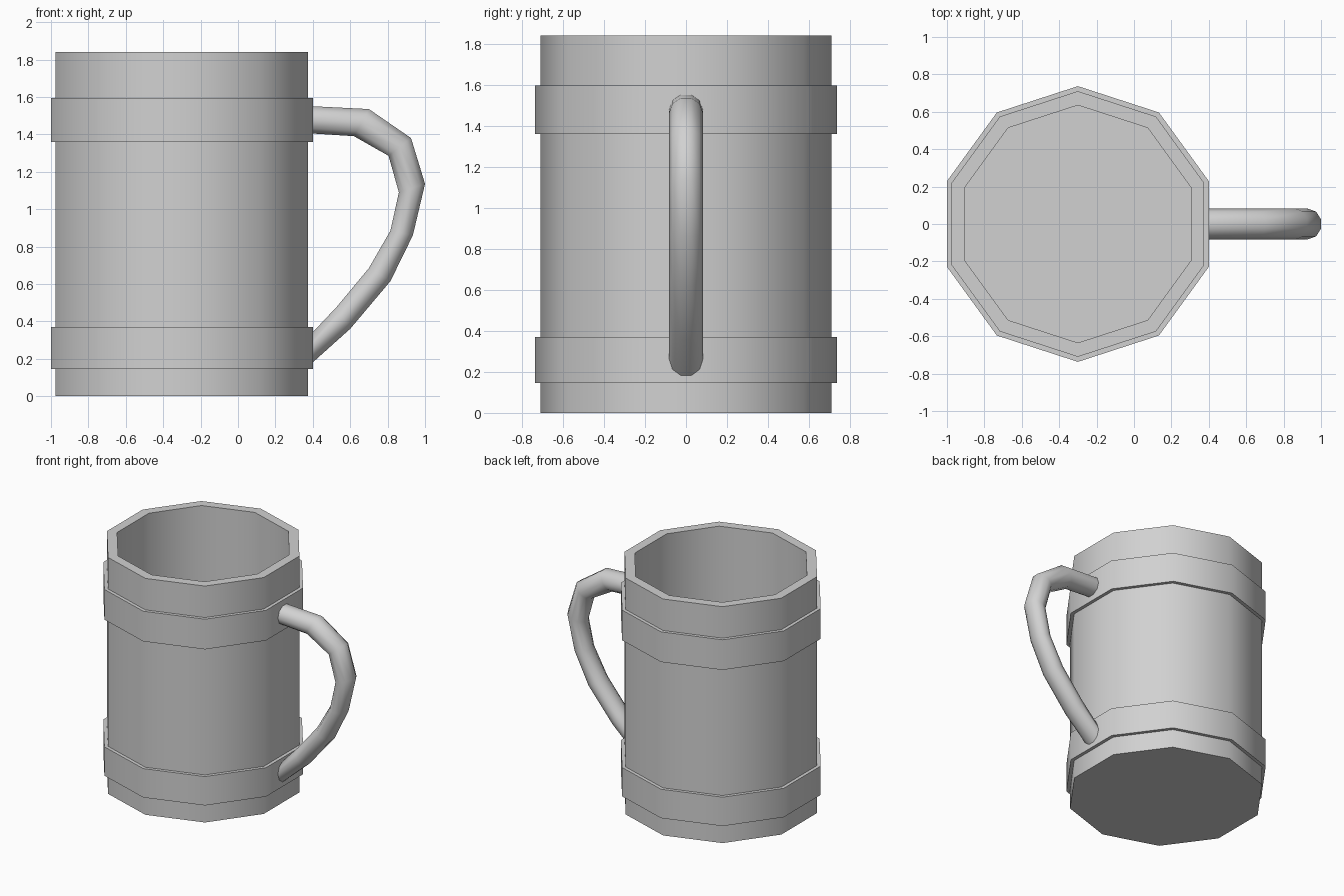
import bpy, bmesh, math
from mathutils import Vector

cube = bpy.data.objects.get("Cube")
if cube:
    bpy.data.objects.remove(cube)

SIDES = 10
CENTRE_X = -0.3

grey = bpy.data.materials.new("light grey")
grey.use_nodes = True
colour = (0.64, 0.64, 0.64, 1)
grey.diffuse_color = colour
grey.node_tree.nodes["Principled BSDF"].inputs["Base Color"].default_value = colour


def skin(name, rings, closed=False, caps=True):
    """Bridge equal rings of points into one smooth-by-angle object."""
    bm = bmesh.new()
    loops = [[bm.verts.new(p) for p in ring] for ring in rings]
    pairs = list(zip(loops, loops[1:]))
    if closed:
        pairs.append((loops[-1], loops[0]))
    for a, b in pairs:
        for i in range(SIDES):
            j = (i + 1) % SIDES
            bm.faces.new((a[i], a[j], b[j], b[i]))
    if caps and not closed:
        bm.faces.new(loops[0])
        bm.faces.new(loops[-1])
    bmesh.ops.recalc_face_normals(bm, faces=bm.faces)
    mesh = bpy.data.meshes.new(name)
    bm.to_mesh(mesh)
    bm.free()
    mesh.materials.append(grey)
    obj = bpy.data.objects.new(name, mesh)
    bpy.context.collection.objects.link(obj)
    bpy.ops.object.select_all(action="DESELECT")
    obj.select_set(True)
    bpy.context.view_layer.objects.active = obj
    bpy.ops.object.shade_smooth_by_angle(angle=math.radians(60))
    return obj


def decagon(radius, z):
    angles = [math.pi / 2 + math.tau * i / SIDES for i in range(SIDES)]
    return [Vector((CENTRE_X + radius * math.cos(a), radius * math.sin(a), z))
            for a in angles]


# Hollow body with a thick wall and floor
skin("mug_body", [decagon(r, z) for r, z in
                  ((0.71, 0), (0.71, 1.84), (0.635, 1.84), (0.635, 0.08))])

# Two raised hoops
for name, low, high in (("lower_band", 0.145, 0.37), ("upper_band", 1.36, 1.595)):
    profile = ((0.737, low), (0.737, high), (0.70, high), (0.70, low))
    skin(name, [decagon(r, z) for r, z in profile], closed=True)

# Handle: outer and inner edge of the bent tube, from top to bottom
outer = ((0.36, 1.552), (0.7, 1.535), (0.925, 1.38), (1.0, 1.135),
         (0.935, 0.86), (0.815, 0.615), (0.6, 0.36), (0.36, 0.145))
inner = ((0.36, 1.407), (0.62, 1.39), (0.805, 1.285), (0.86, 1.09),
         (0.815, 0.885), (0.7, 0.685), (0.53, 0.48), (0.36, 0.3))
rings = []
for (ox, oz), (ix, iz) in zip(outer, inner):
    o, i = Vector((ox, 0, oz)), Vector((ix, 0, iz))
    mid, half = (o + i) / 2, (o - i) / 2 / math.cos(math.pi / SIDES)
    ring = []
    for k in range(SIDES):
        a = math.tau * (k + 0.5) / SIDES
        ring.append(mid + half * math.cos(a) + Vector((0, 0.082 * math.sin(a), 0)))
    rings.append(ring)
skin("handle", rings)
